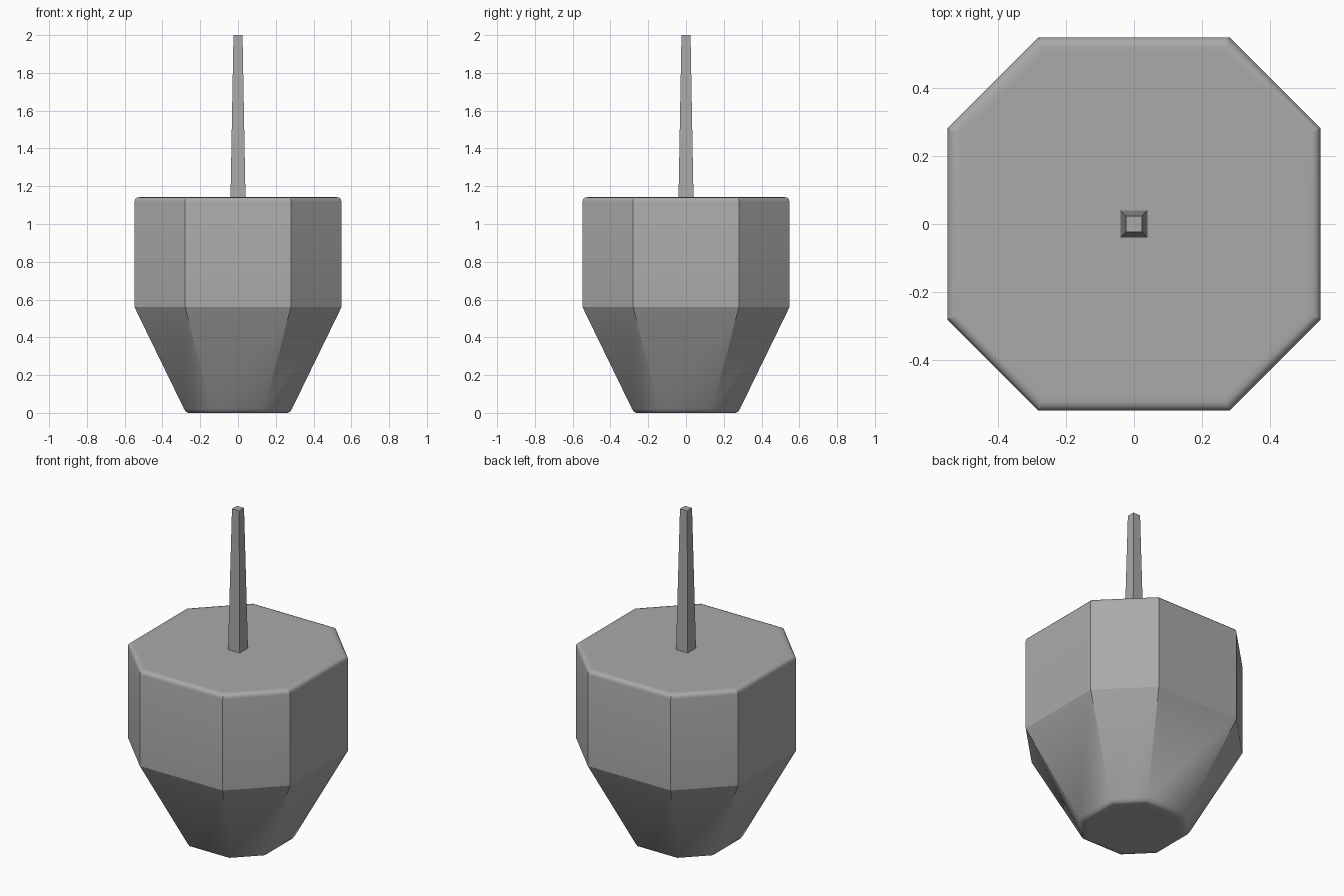
import bpy
import bmesh

cube = bpy.data.objects.get("Cube")
if cube:
    bpy.data.objects.remove(cube, do_unlink=True)

# Single grey material
grey = bpy.data.materials.new("grey")
grey.use_nodes = True
grey.diffuse_color = (0.4, 0.4, 0.4, 1)
grey.node_tree.nodes["Principled BSDF"].inputs["Base Color"].default_value = (0.4, 0.4, 0.4, 1)


def octagon(h, c):
    """Square of half width h whose flat sides end at +-c."""
    return [(h, -c), (h, c), (c, h), (-c, h), (-h, c), (-h, -c), (-c, -h), (c, -h)]


def square(h):
    return [(h, -h), (h, h), (-h, h), (-h, -h)]


def loft(name, sections, smooth, is_sharp=None):
    """Skin a stack of (outline, z) sections and cap both ends."""
    bm = bmesh.new()
    rings = [[bm.verts.new((x, y, z)) for x, y in pts] for pts, z in sections]
    for low, high in zip(rings, rings[1:]):
        n = len(low)
        for i in range(n):
            j = (i + 1) % n
            bm.faces.new((low[i], low[j], high[j], high[i]))
    bm.faces.new(rings[0][::-1])
    bm.faces.new(rings[-1])
    bmesh.ops.recalc_face_normals(bm, faces=bm.faces[:])
    for f in bm.faces:
        f.smooth = smooth
    if is_sharp:
        for e in bm.edges:
            e.smooth = not is_sharp(*sorted(v.co.z for v in e.verts))
    mesh = bpy.data.meshes.new(name)
    bm.to_mesh(mesh)
    bm.free()
    mesh.materials.append(grey)
    obj = bpy.data.objects.new(name, mesh)
    bpy.context.collection.objects.link(obj)
    return obj


# Body: tapered foot, straight octagonal walls, softly rounded rims
BELT, TOP = 0.56, 1.142
body_sections = [
    (octagon(0.235, 0.119), 0.0),
    (octagon(0.262, 0.130), 0.0),
    (octagon(0.276, 0.135), 0.006),
    (octagon(0.285, 0.139), 0.02),
    (octagon(0.548, 0.28), BELT),
    (octagon(0.548, 0.28), TOP - 0.025),
    (octagon(0.545, 0.279), TOP - 0.012),
    (octagon(0.536, 0.275), TOP - 0.003),
    (octagon(0.523, 0.27), TOP),
    (octagon(0.505, 0.262), TOP),
]


def body_sharp(z0, z1):
    belt_edge = abs(z0 - BELT) < 1e-4 and abs(z1 - BELT) < 1e-4
    corner_edge = z1 - z0 > 1e-4 and z0 > 0.015
    return belt_edge or corner_edge


loft("body", body_sections, True, body_sharp)

# Stem: slim square rod tapering upwards
loft("stem", [(square(0.04), TOP - 0.02), (square(0.024), 2.0)], False)
